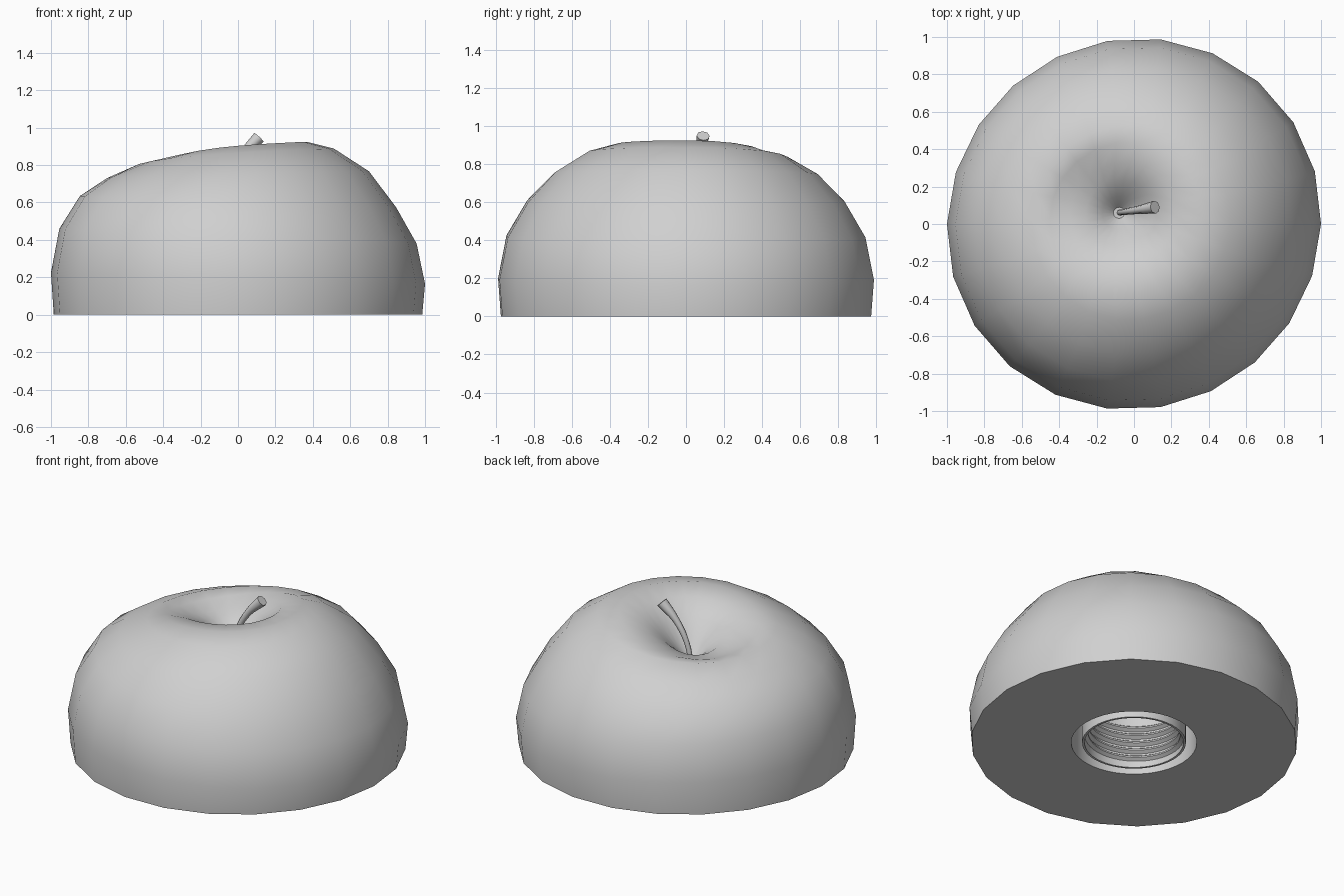
import bpy, bmesh
from math import sin, cos, pi, radians
from mathutils import Vector

if "Cube" in bpy.data.objects:
    bpy.data.objects.remove(bpy.data.objects["Cube"])

GREY = (0.63, 0.63, 0.63, 1)
grey = bpy.data.materials.new("plain_grey")
grey.use_nodes = True
grey.diffuse_color = GREY
grey.node_tree.nodes["Principled BSDF"].inputs["Base Color"].default_value = GREY


def finish(bm, name):
    me = bpy.data.meshes.new(name)
    bm.to_mesh(me)
    bm.free()
    ob = bpy.data.objects.new(name, me)
    bpy.context.collection.objects.link(ob)
    me.materials.append(grey)
    return ob


def smooth(ob, angle):
    bpy.ops.object.select_all(action='DESELECT')
    ob.select_set(True)
    bpy.context.view_layer.objects.active = ob
    bpy.ops.object.shade_smooth_by_angle(angle=radians(angle))


def loft(name, rings):
    """Skin a list of closed rings and cap both ends."""
    bm = bmesh.new()
    loops = [[bm.verts.new(p) for p in ring] for ring in rings]
    n = len(loops[0])
    for a, b in zip(loops, loops[1:]):
        for i in range(n):
            j = (i + 1) % n
            bm.faces.new((a[i], a[j], b[j], b[i]))
    bm.faces.new(loops[0][::-1])
    bm.faces.new(loops[-1])
    bmesh.ops.recalc_face_normals(bm, faces=bm.faces)
    return finish(bm, name)


# Fruit half: radius, height, side tilt, back-left dip, shift towards the hollow
PROFILE = [
    (0.985, 0.0, 0.0, 0.0, 0.0),
    (1.0, 0.195, -0.03, 0.0, 0.0),
    (0.955, 0.42, -0.04, 0.0, 0.0),
    (0.845, 0.605, -0.03, 0.0, 0.0),
    (0.7, 0.757, 0.01, 0.02, 0.0),
    (0.53, 0.868, 0.02, 0.065, 0.2),
    (0.41, 0.905, 0.02, 0.12, 0.5),
    (0.28, 0.882, 0.01, 0.14, 0.8),
    (0.18, 0.80, 0.0, 0.08, 1.0),
    (0.09, 0.69, 0.0, 0.02, 1.0),
    (0.03, 0.61, 0.0, 0.0, 1.0),
]
HOLLOW = Vector((-0.08, 0.06))
SIDES = 22


def fruit_ring(r, z, tilt, dip, shift):
    ring = []
    for i in range(SIDES):
        t = 2 * pi * i / SIDES
        low = (0.5 + 0.5 * cos(t - radians(145))) ** 2
        oval = r * (1 + 0.014 * sin(2 * t))  # slightly longer on one diagonal
        ring.append((oval * cos(t) + shift * HOLLOW.x,
                     0.993 * oval * sin(t) + shift * HOLLOW.y,
                     z + tilt * cos(t) - dip * low))
    return ring


def circle(r, z):
    return [(r * cos(2 * pi * i / 48), r * sin(2 * pi * i / 48), z) for i in range(48)]


body = loft("fruit_body", [fruit_ring(*row) for row in PROFILE])

# Round recess cut into the flat underside
cutter = loft("recess_cutter", [circle(0.373, -0.05), circle(0.373, 0.42)])
cutter.hide_render = True
cut = body.modifiers.new("recess", 'BOOLEAN')
cut.operation = 'DIFFERENCE'
cut.solver = 'EXACT'
cut.object = cutter
bpy.context.view_layer.objects.active = body
bpy.ops.object.modifier_apply(modifier=cut.name)
bpy.data.objects.remove(cutter)
smooth(body, 40)

# Threaded neck: a thin tube standing inside the recess
NECK = [(0.294, 0.42), (0.294, 0.0), (0.308, 0.0), (0.308, 0.42)]
bm = bmesh.new()
line = [bm.verts.new((r, 0, z)) for r, z in NECK]
edges = [bm.edges.new(pair) for pair in zip(line, line[1:])]
bmesh.ops.spin(bm, geom=line + edges, cent=(0, 0, 0), axis=(0, 0, 1),
               angle=2 * pi, steps=48, use_merge=True)
bmesh.ops.remove_doubles(bm, verts=bm.verts, dist=0.0001)
bmesh.ops.recalc_face_normals(bm, faces=bm.faces)
smooth(finish(bm, "threaded_neck"), 30)

# Screw thread on the inside of the neck
PITCH, TURNS, STEPS = 0.05, 5, 48
bm = bmesh.new()
tooth = [bm.verts.new((r, 0, 0.01 + k * PITCH))
         for r, k in [(0.295, 0), (0.273, 0.3), (0.273, 0.5), (0.295, 0.8)]]
edges = [bm.edges.new(pair) for pair in zip(tooth, tooth[1:])]
bmesh.ops.spin(bm, geom=tooth + edges, cent=(0, 0, 0), axis=(0, 0, 1),
               angle=2 * pi * TURNS, steps=STEPS * TURNS,
               dvec=(0, 0, PITCH / STEPS), use_duplicate=False)
bm.normal_update()
facing = sum(f.normal.dot(Vector((*f.calc_center_median().xy, 0))) for f in bm.faces)
if facing > 0:
    bmesh.ops.reverse_faces(bm, faces=bm.faces)
smooth(finish(bm, "screw_thread"), 30)

# Bent stem, flared at the cut end
curve = bpy.data.curves.new("stem", 'CURVE')
curve.dimensions = '3D'
curve.bevel_depth = 0.03
curve.bevel_resolution = 2
curve.resolution_u = 4
curve.use_fill_caps = True
STEM = [((-0.085, 0.06, 0.56), 0.5), ((-0.05, 0.065, 0.72), 0.55),
        ((0.02, 0.075, 0.85), 0.7), ((0.112, 0.09, 0.948), 1.15)]
spline = curve.splines.new('BEZIER')
spline.bezier_points.add(len(STEM) - 1)
for point, (co, radius) in zip(spline.bezier_points, STEM):
    point.co = co
    point.radius = radius
    point.handle_left_type = point.handle_right_type = 'AUTO'
curve.materials.append(grey)
stem = bpy.data.objects.new("stem", curve)
bpy.context.collection.objects.link(stem)
bpy.ops.object.select_all(action='DESELECT')
stem.select_set(True)
bpy.context.view_layer.objects.active = stem
bpy.ops.object.convert(target='MESH')
smooth(bpy.context.view_layer.objects.active, 50)
